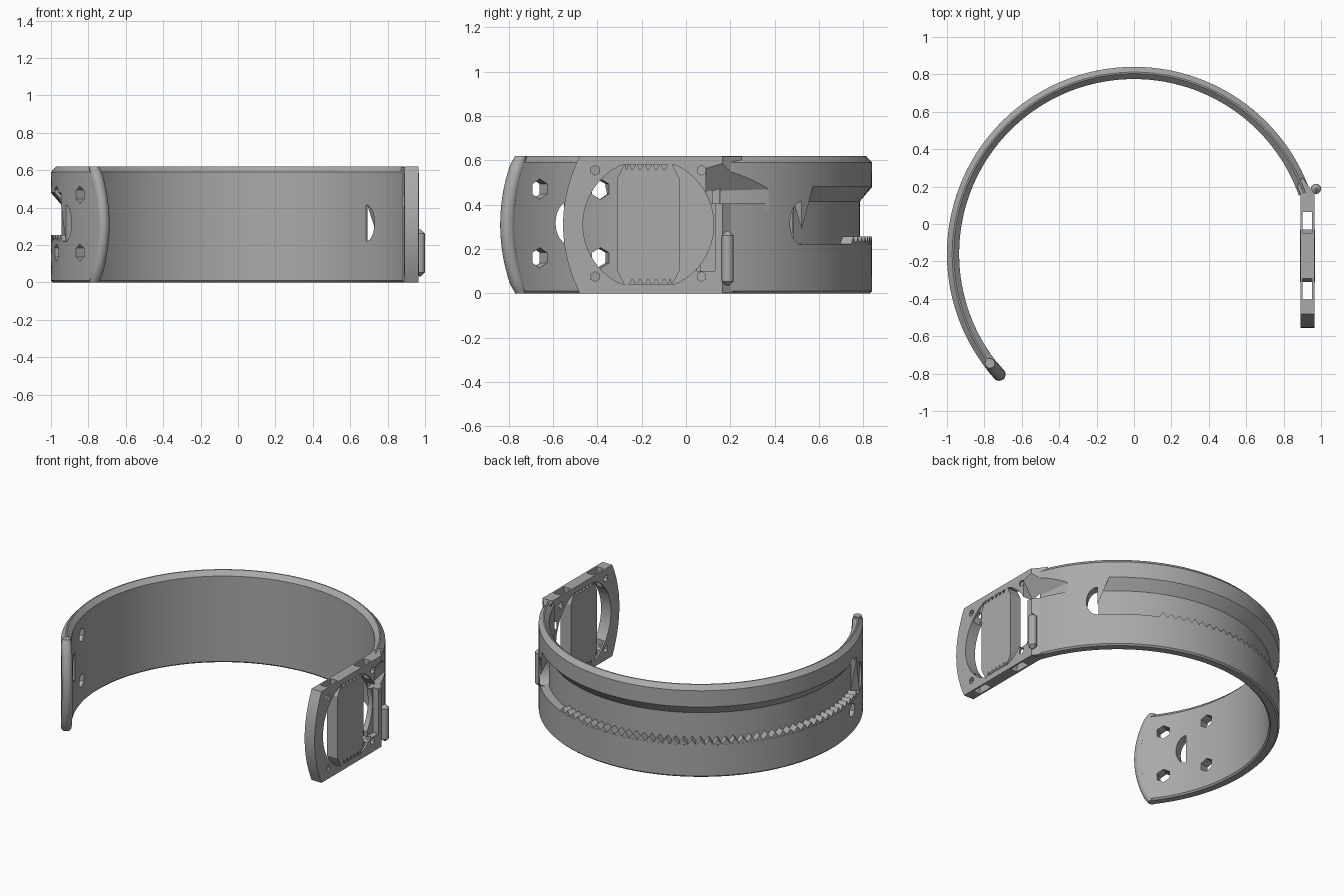
import bpy, bmesh
from math import sin, cos, radians, pi, sqrt
from mathutils import Vector

if "Cube" in bpy.data.objects:
    bpy.data.objects.remove(bpy.data.objects["Cube"])

grey = bpy.data.materials.new("plain grey")
grey.use_nodes = True
grey.diffuse_color = (0.4, 0.4, 0.4, 1)
grey.node_tree.nodes["Principled BSDF"].inputs["Base Color"].default_value = (0.4, 0.4, 0.4, 1)

CY = -0.16          # centre of the ring in y
MID = 0.31          # middle height
R_IN, R_OUT = 0.935, 1.0


def polar(r, deg, z):
    return Vector((r * cos(radians(deg)), CY + r * sin(radians(deg)), z))


def make(name, lofts):
    """Each loft is a list of closed rings, joined in order and capped."""
    bm = bmesh.new()
    for rings in lofts:
        rows = [[bm.verts.new(p) for p in ring] for ring in rings]
        n = len(rows[0])
        for a, b in zip(rows, rows[1:]):
            for i in range(n):
                j = (i + 1) % n
                bm.faces.new((a[i], a[j], b[j], b[i]))
        bm.faces.new(rows[0][::-1])
        bm.faces.new(rows[-1])
    bmesh.ops.recalc_face_normals(bm, faces=bm.faces)
    mesh = bpy.data.meshes.new(name)
    bm.to_mesh(mesh)
    bm.free()
    mesh.materials.append(grey)
    ob = bpy.data.objects.new(name, mesh)
    bpy.context.collection.objects.link(ob)
    return ob


def sweep(profile, start, end, steps):
    """Sweep an (r, z) profile round the ring; end angles depend on z."""
    return [[polar(r, start(z) + (end(z) - start(z)) * i / steps, z) for r, z in profile]
            for i in range(steps + 1)]


def across(points, x0, x1):
    """Extrude a (y, z) outline along x."""
    return [[Vector((x, y, z)) for y, z in points] for x in (x0, x1)]


def upright(points, z0, z1):
    return [[Vector((x, y, z)) for x, y in points] for z in (z0, z1)]


def radial(points, deg):
    """Extrude a (tangent, z) outline along the radius at an angle."""
    tangent = Vector((-sin(radians(deg)), cos(radians(deg)), 0))
    return [[polar(r, deg, z) + tangent * t for t, z in points] for r in (0.85, 1.1)]


def ngon(n, r, u=0.0, v=0.0):
    return [(u + r * sin(2 * pi * i / n), v + r * cos(2 * pi * i / n)) for i in range(n)]


def rect(u0, u1, v0, v1):
    return [(u0, v0), (u1, v0), (u1, v1), (u0, v1)]


def cut(targets, lofts):
    for loft in lofts:
        cutter = make("cutter", [loft])
        cutter.hide_render = True
        for ob in targets:
            mod = ob.modifiers.new("cut", 'BOOLEAN')
            mod.operation = 'DIFFERENCE'
            mod.solver = 'EXACT'
            mod.object = cutter
            bpy.context.view_layer.objects.active = ob
            bpy.ops.object.modifier_apply(modifier=mod.name)
        bpy.data.objects.remove(cutter)


def bow(z):
    return ((z - MID) / MID) ** 2


def free_end(z):
    return 221.8 - 4.6 * bow(z)


# Curved band with chamfered rims and a bowed free end
levels = [0.01 + 0.58 * i / 10 for i in range(11)]
profile = ([(R_OUT, z) for z in levels] + [(0.972, 0.62), (0.964, 0.62)]
           + [(R_IN, z) for z in reversed(levels)] + [(0.945, 0), (0.99, 0)])
band = make("band", [sweep(profile, lambda z: 19.5, free_end, 110)])

# Rounded bead along the free end
bead_rings = []
for i in range(17):
    z = 0.62 * i / 16
    r = 0.034 if 0 < i < 16 else 0.026
    c = polar(0.967, free_end(z), z)
    bead_rings.append([c + Vector((u, v, 0)) for u, v in ngon(20, r)])
end_bead = make("end_bead", [bead_rings])

# Outer groove with a sloped upper side and slanted ends
groove = [(0.945, 0.22), (0.945, 0.415), (1.03, 0.515), (1.03, 0.22)]


def slant(z):
    return max(0, z - 0.415) * 60


cut([band], [sweep(groove, lambda z: 43 + slant(z), lambda z: 203 - slant(z), 90)])

# Half-round windows through the wall at both ends of the groove
half = [(-0.07 * cos(a), 0.3175 + 0.0975 * sin(a))
        for a in [radians(-90 + 15 * i) for i in range(13)]]
cut([band], [radial(half, 43), radial([(-t, z) for t, z in half], 203)])

# Hexagonal bolt holes near the free end
cut([band], [radial(ngon(6, 0.046, 0, z), a) for a in (194, 212.3) for z in (0.16, 0.47)])

# Rack teeth on the lower ledge of the groove
COUNT, A0, A1 = 44, 65, 200
pitch = (A1 - A0) / COUNT
teeth = []
for i in range(COUNT):
    a = A0 + pitch * i
    teeth.append([[polar(r, a, 0.21), polar(r, a + pitch, 0.21), polar(r, a + pitch, 0.222),
                   polar(r, a + pitch / 2, 0.255), polar(r, a, 0.222)] for r in (0.94, 0.999)])
rack_teeth = make("rack_teeth", teeth)

# Flat mounting plate with a bowed front edge
X0, X1, PY = 0.89, 0.965, -0.17
edge = [(-0.555 + 0.075 * bow(0.62 * i / 14), 0.62 * i / 14) for i in range(15)]
plate = make("mounting_plate", [across(edge + [(0.165, 0.62), (0.165, 0)], X0, X1)])
fairing = make("plate_fairing", [upright(
    [(X0, 0.164), (X1, 0.164), (0.93, 0.205), (0.90, 0.25), (0.872, 0.2)], 0.002, 0.618)])

# Round opening, flattened at top and bottom
opening = [(PY + u, MID + max(-0.27, min(0.27, v))) for u, v in ngon(64, 0.295)]
cut([plate], [across(opening, 0.8, 1.1)])

# Strap slots in the plate edges and small corner bolt holes
for side in (-1, 1):
    y = PY + side * 0.178
    slots = [upright(rect(0.902, 0.953, y - 0.056, y + 0.056), z0, z1)
             for z0, z1 in ((-0.1, 0.13), (0.49, 0.72))]
    bolts = [across(ngon(6, 0.022, PY + side * 0.24, z), 0.8, 1.1) for z in (0.075, 0.555)]
    cut([plate], slots + bolts)

# Tapered finger pocket where the plate meets the band, and its shallow relief
pocket = [[Vector((0.895, 0.09, 0.405)), Vector((1.05, 0.09, 0.405)),
           Vector((1.05, 0.09, 0.69)), Vector((0.895, 0.09, 0.46))],
          [Vector((0.845, 0.38, 0.405)), Vector((1.05, 0.38, 0.405)),
           Vector((1.05, 0.38, 0.62)), Vector((0.845, 0.38, 0.47))]]
cut([plate, band, fairing], [pocket])
cut([plate], [across(rect(0.05, 0.13, 0.1, 0.42), 0.925, 1.1)])

# Central block with serrated ends
top = [(0.14, 0.21), (0.105, 0.276)]
for i in range(6):
    u = 0.09 - 0.036 * i
    top += [(u, 0.276), (u - 0.018 if i < 5 else u - 0.009, 0.245)]
top += [(-0.105, 0.276), (-0.14, 0.21)]
outline = top + [(-u, -v) for u, v in top]
block = make("serrated_block", [across([(PY + u, MID + v) for u, v in outline],
                                       X0 - 0.002, X1 + 0.002)])

# Rounded grip bar on the outside
bar = []
for i in range(13):
    t = -1 + i / 6
    cap = max(0.15, sqrt(max(0, 1 - max(0, abs(t) * 0.125 - 0.098) ** 2 / 0.027 ** 2)))
    bar.append([Vector((0.973 + u * cap, 0.188 + v * cap, 0.157 + 0.125 * t))
                for u, v in ngon(20, 0.027)])
grip_bar = make("grip_bar", [bar])

# Smooth curved faces, keeping crisp edges
bpy.ops.object.select_all(action='DESELECT')
for ob in (band, end_bead, rack_teeth, plate, fairing, block, grip_bar):
    ob.select_set(True)
bpy.context.view_layer.objects.active = band
bpy.ops.object.shade_smooth_by_angle(angle=radians(25))
